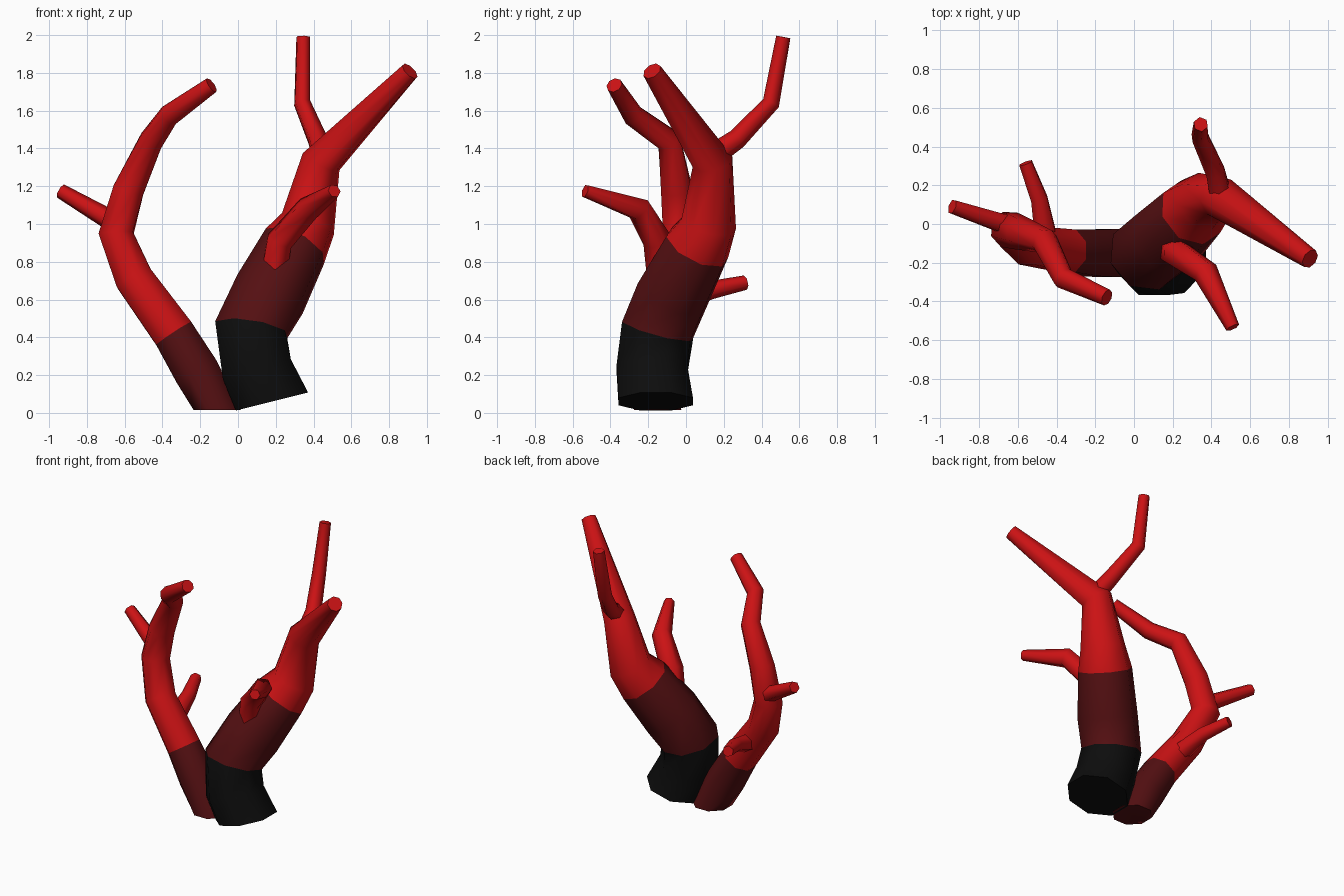
import bpy, bmesh, math
from mathutils import Vector

cube = bpy.data.objects.get("Cube")
if cube:
    bpy.data.objects.remove(cube, do_unlink=True)


def material(name, colour):
    m = bpy.data.materials.new(name)
    m.use_nodes = True
    m.diffuse_color = (*colour, 1)
    m.node_tree.nodes["Principled BSDF"].inputs["Base Color"].default_value = (*colour, 1)
    return m


black = material("charred black", (0.004, 0.004, 0.004))
maroon = material("dark red", (0.09, 0.005, 0.006))
red = material("bright red", (0.6, 0.006, 0.007))


def limb(name, path, sides=8, bands=((99, red),), base_normal=None):
    """Tapered tube through (x, y, z, radius) points, capped at both ends.
    Each band is (last segment, material), from the base upwards."""
    points = [Vector(p[:3]) for p in path]
    bm = bmesh.new()
    rings = []
    side = Vector((1, 0, 0))
    last = len(points) - 1
    for i, p in enumerate(points):
        before = (p - points[max(i - 1, 0)]).normalized()
        after = (points[min(i + 1, last)] - p).normalized()
        tangent = (before + after).normalized()
        if i == 0 and base_normal:
            tangent = Vector(base_normal).normalized()
        # carry the side direction along so the tube does not twist
        side = (side - tangent * side.dot(tangent)).normalized()
        other = tangent.cross(side)
        ring = []
        for k in range(sides):
            a = math.tau * (k + 0.5) / sides
            offset = side * math.cos(a) + other * math.sin(a)
            ring.append(bm.verts.new(p + offset * path[i][3] * 1.04))
        rings.append(ring)

    def band(segment):
        return next(n for n, b in enumerate(bands) if segment < b[0])

    for i in range(last):
        for k in range(sides):
            j = (k + 1) % sides
            f = bm.faces.new((rings[i][k], rings[i][j], rings[i + 1][j], rings[i + 1][k]))
            f.material_index = band(i)
    bm.faces.new(rings[0][::-1]).material_index = 0
    bm.faces.new(rings[-1]).material_index = len(bands) - 1

    mesh = bpy.data.meshes.new(name)
    bm.to_mesh(mesh)
    bm.free()
    for b in bands:
        mesh.materials.append(b[1])
    obj = bpy.data.objects.new(name, mesh)
    bpy.context.collection.objects.link(obj)
    bpy.ops.object.select_all(action="DESELECT")
    obj.select_set(True)
    bpy.context.view_layer.objects.active = obj
    bpy.ops.object.shade_smooth_by_angle(angle=math.radians(65))
    return obj


# Thick trunk: black foot, dark middle, bright upper arm
limb("main_trunk", [
    (0.18, -0.16, 0.06, 0.205), (0.10, -0.18, 0.23, 0.195),
    (0.07, -0.15, 0.44, 0.195), (0.17, -0.07, 0.63, 0.195),
    (0.30, 0.06, 0.88, 0.175), (0.37, 0.12, 1.0, 0.145),
    (0.44, 0.14, 1.33, 0.105), (0.91, -0.18, 1.81, 0.05)],
    bands=((2, black), (4, maroon), (99, red)), base_normal=(-0.25, 0, 1))

# Thin trunk leaning out to the side and curling back
limb("side_trunk", [
    (-0.11, -0.15, 0.015, 0.13), (-0.22, -0.15, 0.22, 0.125),
    (-0.34, -0.14, 0.42, 0.115), (-0.55, -0.11, 0.71, 0.105),
    (-0.645, -0.03, 0.95, 0.095), (-0.58, -0.05, 1.18, 0.085),
    (-0.46, -0.09, 1.44, 0.066), (-0.365, -0.28, 1.575, 0.056),
    (-0.14, -0.38, 1.735, 0.042)],
    bands=((2, maroon), (99, red)), base_normal=(0, 0, 1))

# Branches of the thick trunk
limb("front_branch", [
    (0.19, -0.13, 0.73, 0.075), (0.22, -0.15, 0.91, 0.075),
    (0.37, -0.25, 1.08, 0.065), (0.51, -0.535, 1.175, 0.035)], sides=6)
limb("back_branch", [
    (0.45, 0.14, 1.36, 0.06), (0.42, 0.27, 1.45, 0.052),
    (0.34, 0.45, 1.64, 0.045), (0.345, 0.515, 1.99, 0.037)], sides=6)

# Branches of the thin trunk
limb("outer_twig", [
    (-0.64, -0.01, 1.0, 0.055), (-0.94, 0.09, 1.175, 0.038)], sides=6)
limb("rear_twig", [
    (-0.45, -0.1, 0.57, 0.065), (-0.49, 0.13, 0.65, 0.047),
    (-0.56, 0.315, 0.69, 0.037)], sides=6)
